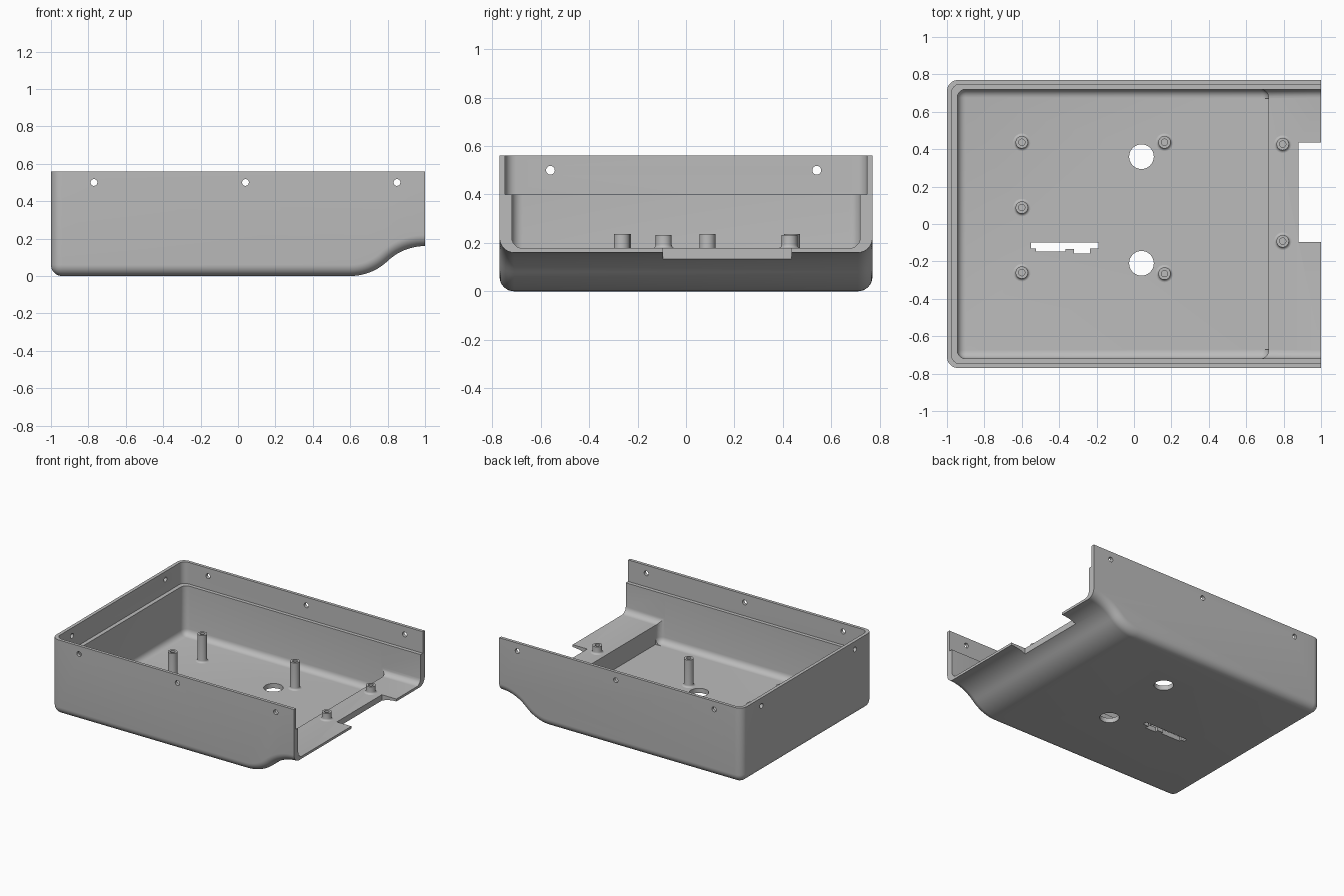
import bpy
import bmesh
from math import sin, cos, pi, asin, radians
from mathutils import Vector, Matrix

if "Cube" in bpy.data.objects:
    bpy.data.objects.remove(bpy.data.objects["Cube"])

grey = bpy.data.materials.new("plain grey")
grey.use_nodes = True
colour = (0.5, 0.5, 0.5, 1)
grey.diffuse_color = colour
grey.node_tree.nodes["Principled BSDF"].inputs["Base Color"].default_value = colour

HALF_Y, HEIGHT, SHELF, FLOOR = 0.77, 0.56, 0.178, 0.035


def finish(name, bm):
    bmesh.ops.recalc_face_normals(bm, faces=bm.faces)
    mesh = bpy.data.meshes.new(name)
    bm.to_mesh(mesh)
    bm.free()
    mesh.materials.append(grey)
    ob = bpy.data.objects.new(name, mesh)
    bpy.context.collection.objects.link(ob)
    return ob


def prism(points, offset):
    """Solid made by extruding a flat outline."""
    bm = bmesh.new()
    face = bm.faces.new([bm.verts.new(p) for p in points])
    made = bmesh.ops.extrude_face_region(bm, geom=[face])["geom"]
    bmesh.ops.translate(bm, vec=offset, verts=[v for v in made if isinstance(v, bmesh.types.BMVert)])
    bmesh.ops.recalc_face_normals(bm, faces=bm.faces)
    return bm


def bevel(bm, rule, radius, segments=6):
    """Round the edges picked by a rule on their two ends."""
    edges = [e for e in bm.edges if rule(e.verts[0].co, e.verts[1].co)]
    bmesh.ops.bevel(bm, geom=edges, offset=radius, offset_type='OFFSET',
                    segments=segments, profile=0.5, affect='EDGES')


def box(x0, x1, y, z0, z1):
    return prism([(x0, -y, z0), (x1, -y, z0), (x1, y, z0), (x0, y, z0)], (0, 0, z1 - z0))


def upright(a, b):
    return abs(a.x - b.x) + abs(a.y - b.y) < 1e-4


def cut(ob, bm):
    cutter = finish("cutter", bm)
    cutter.hide_render = True
    mod = ob.modifiers.new("cut", 'BOOLEAN')
    mod.operation, mod.solver, mod.object = 'DIFFERENCE', 'EXACT', cutter
    bpy.context.view_layer.update()
    old = ob.data
    result = bpy.data.meshes.new_from_object(ob.evaluated_get(bpy.context.evaluated_depsgraph_get()))
    ob.modifiers.clear()
    ob.data = result
    bpy.data.meshes.remove(old)
    bpy.data.objects.remove(cutter)


def drill(ob, centre, radius, axis, depth):
    bm = bmesh.new()
    turn = Vector((0, 0, 1)).rotation_difference(Vector(axis)).to_matrix().to_4x4()
    bmesh.ops.create_cone(bm, cap_ends=True, segments=32, radius1=radius, radius2=radius,
                          depth=depth, matrix=Matrix.Translation(centre) @ turn)
    cut(ob, bm)


# Outer shell: side outline with an S-shaped rise at the open end
RISE, RUN = 0.16, 0.4
R = (RUN ** 2 + RISE ** 2) / (4 * RISE)
sweep = asin(RUN / 2 / R)
N = 10
outline = [(-1, 0)]
outline += [(0.6 + R * sin(sweep * i / N), R - R * cos(sweep * i / N)) for i in range(N + 1)]
outline += [(1 - R * sin(sweep * i / N), RISE - R + R * cos(sweep * i / N)) for i in range(N - 1, -1, -1)]
outline += [(1, HEIGHT), (-1, HEIGHT)]
bm = prism([(x, -HALF_Y, z) for x, z in outline], (0, 2 * HALF_Y, 0))


def outer_edge(a, b):
    low = max(a.z, b.z) < 0.17
    along = low and abs(a.y - b.y) < 1e-4
    left = max(a.x, b.x) < -0.99
    return along or (left and (low or upright(a, b)))


bevel(bm, outer_edge, 0.06, 8)
tray = finish("tray_shell", bm)

# Deep well, rounded all round its floor
bm = box(-0.945, 0.72, 0.72, FLOOR, 0.7)
bevel(bm, lambda a, b: upright(a, b) or max(a.z, b.z) < FLOOR + 0.001, 0.045)
cut(tray, bm)
cut(tray, box(0.6, 0.72, 0.67, FLOOR, 0.3))

# Flat shelf running out of the open end
bm = box(0.5, 1.2, 0.7195, SHELF, 0.7)
bevel(bm, lambda a, b: max(a.z, b.z) < SHELF + 0.001 and abs(a.y - b.y) < 1e-4, 0.045)
cut(tray, bm)

# Stepped rim that receives a lid
bm = box(-0.975, 1.2, 0.747, 0.4, 0.7)
bevel(bm, lambda a, b: upright(a, b) and a.x < 0, 0.045)
cut(tray, bm)

# Notch in the open end
cut(tray, prism([(0.88, -0.095, 0), (1.2, -0.095, 0), (1.2, 0.435, 0), (0.88, 0.435, 0)], (0, 0, 0.3)))

# Screw holes through the walls
for x in (-0.77, 0.04, 0.85):
    drill(tray, (x, 0, 0.5), 0.018, (0, 1, 0), 2)
for y in (-0.56, 0.54):
    drill(tray, (-1, y, 0.5), 0.018, (1, 0, 0), 0.3)

# Round holes and stepped slot in the floor
for y in (0.36, -0.21):
    drill(tray, (0.04, y, 0), 0.066, (0, 0, 1), 0.3)
slot = [(-0.55, -0.1), (-0.55, -0.13), (-0.525, -0.13), (-0.525, -0.148), (-0.365, -0.148),
        (-0.365, -0.133), (-0.32, -0.133), (-0.32, -0.158), (-0.235, -0.158), (-0.235, -0.13),
        (-0.19, -0.13), (-0.19, -0.1)]
cut(tray, prism([(x, y, -0.1) for x, y in slot], (0, 0, 0.2)))


# Hollow standoffs with a flared foot
def standoff(name, x, y, base, top):
    r, flare, bore = 0.033, 0.014, 0.017
    profile = [(r + flare, base - 0.004)]
    profile += [(r + flare * (1 - sin(a)), base + flare * (1 - cos(a)))
                for a in (pi / 2 * i / 5 for i in range(6))]
    profile += [(r, top), (bore, top), (bore, top - 0.05), (0, top - 0.05)]
    bm = bmesh.new()
    verts = [bm.verts.new((px, 0, pz)) for px, pz in profile]
    edges = [bm.edges.new(pair) for pair in zip(verts, verts[1:])]
    bmesh.ops.spin(bm, geom=verts + edges, cent=(0, 0, 0), axis=(0, 0, 1),
                   angle=2 * pi, steps=28, use_duplicate=False)
    bmesh.ops.remove_doubles(bm, verts=bm.verts, dist=1e-5)
    bmesh.ops.translate(bm, vec=(x, y, 0), verts=bm.verts)
    return finish(name, bm)


parts = [tray]
for i, (x, y) in enumerate([(-0.6, 0.437), (-0.6, 0.088), (-0.6, -0.26), (0.163, 0.437), (0.163, -0.265)]):
    parts.append(standoff(f"tall_standoff_{i + 1}", x, y, FLOOR, 0.237))
for i, y in enumerate((0.427, -0.092)):
    parts.append(standoff(f"shelf_standoff_{i + 1}", 0.795, y, SHELF, 0.232))

# Smooth curves, crisp edges
for ob in parts:
    bpy.ops.object.select_all(action='DESELECT')
    ob.select_set(True)
    bpy.context.view_layer.objects.active = ob
    bpy.ops.object.shade_smooth_by_angle(angle=radians(30))
